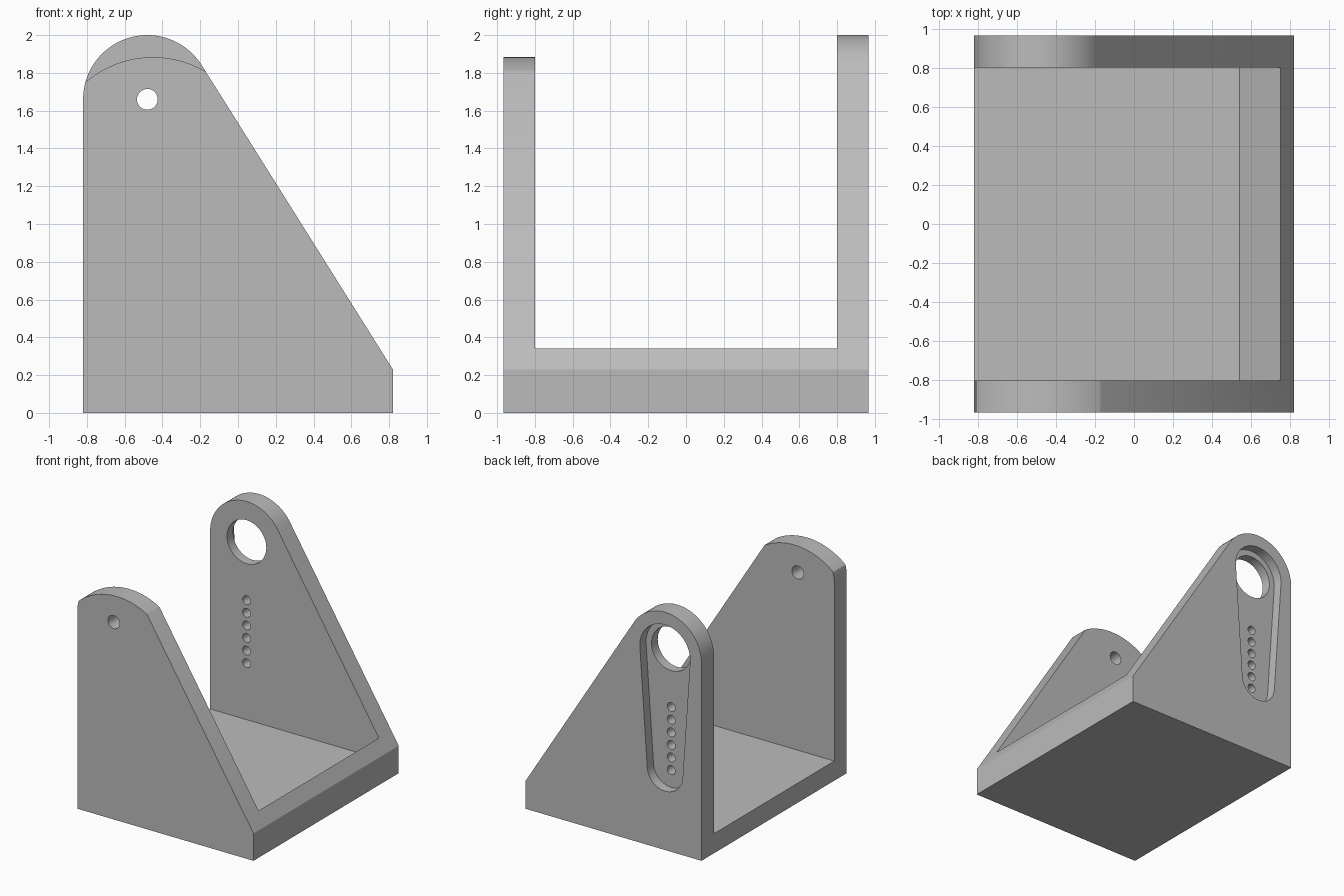
import bpy, bmesh, math

cube = bpy.data.objects.get("Cube")
if cube:
    bpy.data.objects.remove(cube, do_unlink=True)

# Main sizes
HALF_X, HALF_Y, INNER_Y = 0.82, 0.965, 0.80
FLOOR_Z, NOSE_Z = 0.165, 0.23
PIVOT_X, PIVOT_Z, CAP_R = -0.48, 1.66, 0.34

grey = bpy.data.materials.new("plain grey")
grey.use_nodes = True
grey.diffuse_color = (0.5, 0.5, 0.5, 1)
grey.node_tree.nodes["Principled BSDF"].inputs["Base Color"].default_value = (0.5, 0.5, 0.5, 1)


def arc(cx, cz, r, start, end, steps):
    """Points on an arc in the x-z plane, angles in degrees."""
    angles = [math.radians(start + (end - start) * i / steps) for i in range(steps + 1)]
    return [(cx + r * math.cos(a), cz + r * math.sin(a)) for a in angles]


def prism(name, profile, y0, y1):
    """Extrude an x-z profile from y0 to y1."""
    bm = bmesh.new()
    face = bm.faces.new([bm.verts.new((x, y0, z)) for x, z in profile])
    moved = bmesh.ops.extrude_face_region(bm, geom=[face])["geom"]
    verts = [v for v in moved if isinstance(v, bmesh.types.BMVert)]
    bmesh.ops.translate(bm, verts=verts, vec=(0, y1 - y0, 0))
    bmesh.ops.recalc_face_normals(bm, faces=bm.faces)
    mesh = bpy.data.meshes.new(name)
    bm.to_mesh(mesh)
    bm.free()
    mesh.materials.append(grey)
    obj = bpy.data.objects.new(name, mesh)
    bpy.context.collection.objects.link(obj)
    return obj


def cut(target, name, profile, y0, y1):
    """Subtract a prism from the target and discard the cutter."""
    cutter = prism(name, profile, y0, y1)
    cutter.hide_render = True
    mod = target.modifiers.new(name, 'BOOLEAN')
    mod.operation, mod.solver, mod.object = 'DIFFERENCE', 'EXACT', cutter
    bpy.context.view_layer.objects.active = target
    bpy.ops.object.modifier_apply(modifier=name)
    bpy.data.objects.remove(cutter, do_unlink=True)


def circle(x, z, r, steps=48):
    return arc(x, z, r, 0, 360, steps)[:-1]


# Solid block with the side outline: rounded cap and tangent slope to the nose
dx, dz = HALF_X - PIVOT_X, NOSE_Z - PIVOT_Z
lean = math.atan2(dz, dx) - math.asin(CAP_R / math.hypot(dx, dz))
tangent = math.degrees(lean) + 90
outline = [(-HALF_X, 0), (HALF_X, 0), (HALF_X, NOSE_Z)]
outline += arc(PIVOT_X, PIVOT_Z, CAP_R, tangent, 180, 48)
bracket = prism("bracket", outline, -HALF_Y, HALF_Y)

# Open space between the two side plates, with a ramp up to the nose rim
cut(bracket, "tray_space",
    [(-1, FLOOR_Z), (0.54, FLOOR_Z), (0.962, 0.515), (0.962, 2.3), (-1, 2.3)],
    -INNER_Y, INNER_Y)

# Flatter, lower crown on the front plate
cut(bracket, "front_crown",
    arc(-0.45, 1.333, 0.55, 150, 30, 64) + [(0.03, 2.3), (-0.93, 2.3)], -1.2, -0.5)

# Small pivot hole in the front plate
cut(bracket, "front_pivot_hole", circle(PIVOT_X, PIVOT_Z, 0.055), -1.2, -0.5)

# Tapered recess on the outside of the back plate
TOP_R, LOW_R, LOW_Z = 0.234, 0.165, 0.66
taper = math.degrees(math.asin((TOP_R - LOW_R) / (PIVOT_Z - LOW_Z)))
recess = arc(PIVOT_X, PIVOT_Z, TOP_R, -taper, 180 + taper, 40)
recess += arc(PIVOT_X, LOW_Z, LOW_R, 180 + taper, 360 - taper, 32)
cut(bracket, "back_recess", recess, 0.882, 1.2)

# Large bearing hole and the row of small holes through the back plate
cut(bracket, "back_bearing_hole", circle(PIVOT_X, PIVOT_Z, 0.183), 0.5, 1.2)
for i in range(6):
    cut(bracket, f"back_row_hole_{i}", circle(PIVOT_X, 0.64 + 0.106 * i, 0.037, 24), 0.5, 1.2)

# Smooth curved walls, crisp edges
bpy.ops.object.select_all(action='DESELECT')
bracket.select_set(True)
bpy.context.view_layer.objects.active = bracket
bpy.ops.object.shade_smooth_by_angle(angle=math.radians(30))
